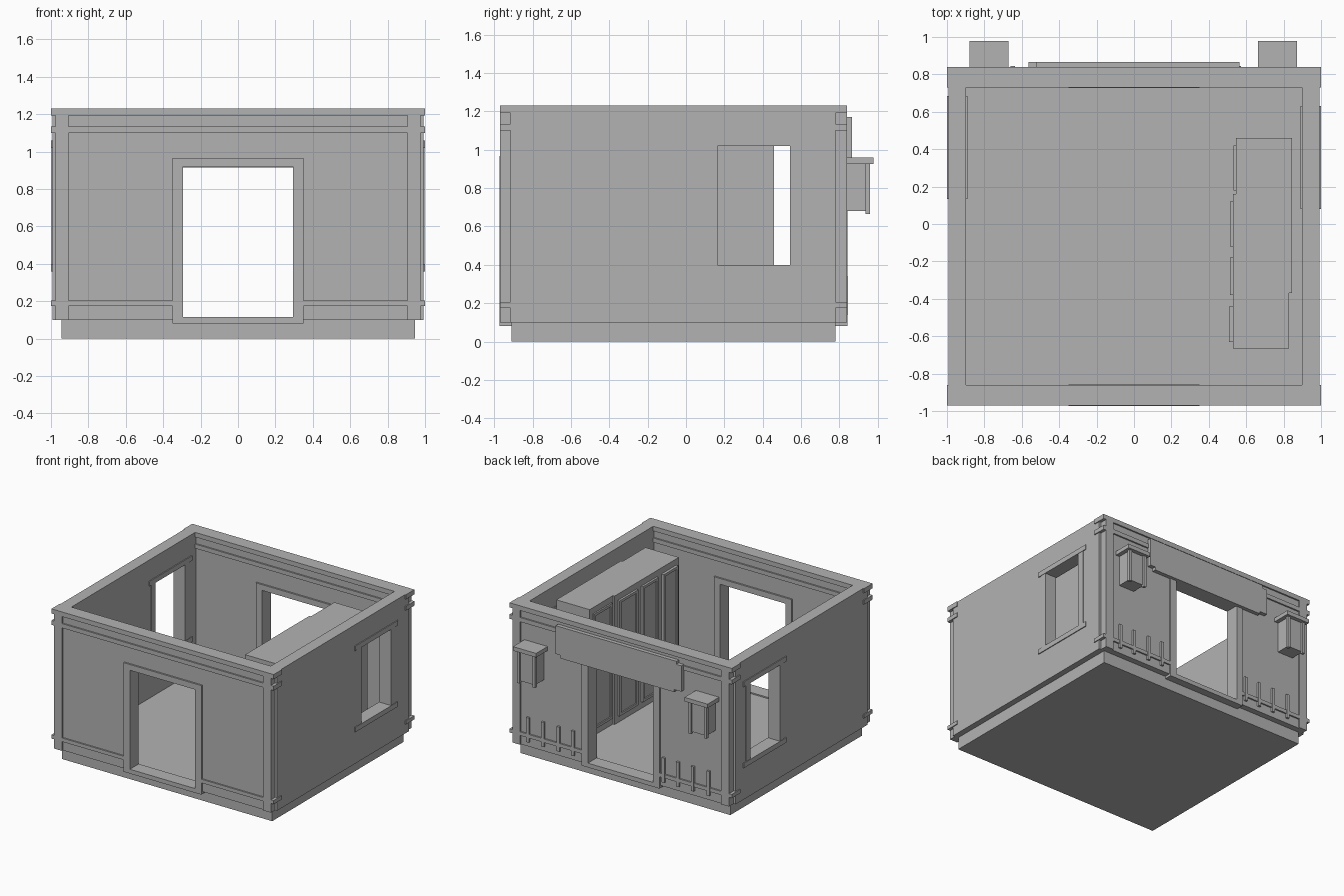
import bpy, bmesh

if "Cube" in bpy.data.objects:
    bpy.data.objects.remove(bpy.data.objects["Cube"])

grey = bpy.data.materials.new("plain_grey")
grey.diffuse_color = (0.45, 0.45, 0.45, 1)
grey.use_nodes = True
grey.node_tree.nodes["Principled BSDF"].inputs["Base Color"].default_value = grey.diffuse_color
YC = -0.065          # middle of the house in y


def finish(name, bm):
    bmesh.ops.recalc_face_normals(bm, faces=bm.faces)
    me = bpy.data.meshes.new(name)
    bm.to_mesh(me)
    bm.free()
    me.materials.append(grey)
    ob = bpy.data.objects.new(name, me)
    bpy.context.collection.objects.link(ob)
    return ob


def add_box(bm, x0, x1, y0, y1, z0, z1):
    vs = bmesh.ops.create_cube(bm, size=1)["verts"]
    for v in vs:
        v.co = ((x0 + x1) / 2 + v.co.x * (x1 - x0),
                (y0 + y1) / 2 + v.co.y * (y1 - y0),
                (z0 + z1) / 2 + v.co.z * (z1 - z0))
    return vs


def boxes(name, items):
    bm = bmesh.new()
    for b in items:
        add_box(bm, *b)
    return finish(name, bm)


def both(x0, x1, *rest):
    """The same box on the right and on the left."""
    return [(x0, x1, *rest), (-x1, -x0, *rest)]


# Foundation and floor
boxes("foundation", [(-0.945, 0.945, -0.91, 0.78, 0, 0.105)])

# Front and back walls: thin panels framed by posts, rails and a door case
for side, flip in (("front", False), ("back", True)):
    def yy(a, b):
        return (2 * YC - b, 2 * YC - a) if flip else (a, b)
    panel, full = yy(-0.958, -0.872), yy(-0.97, -0.86)
    boxes(side + "_wall_panels",
          both(0.33, 0.94, *panel, 0.1, 1.21) + [(-0.33, 0.33, *panel, 0.95, 1.21)])
    boxes(side + "_corner_posts", both(0.905, 0.975, *full, 0.1, 1.2))
    boxes(side + "_rails",
          [(-1, 1, *full, 1.192, 1.23), (-1, 1, *full, 1.1, 1.135)]
          + both(0.345, 1, *full, 0.175, 0.205))
    case = yy(-0.972, -0.858)
    boxes(side + "_door_case",
          both(0.293, 0.35, *case, 0.08, 0.967)
          + [(-0.293, 0.293, *case, 0.92, 0.967), (-0.293, 0.293, *case, 0.08, 0.115)])

# Side walls, each with a window opening and its frame
for side, s, shift in (("right", 1, 0), ("left", -1, 0.055)):
    def bx(x0, x1, *rest):
        return (x0, x1, *rest) if s > 0 else (-x1, -x0, *rest)
    a, b = 0.13 + shift, 0.57 + shift
    boxes(side + "_wall", [
        bx(0.897, 0.993, -0.915, a, 0.1, 1.23),
        bx(0.897, 0.993, b, 0.78, 0.1, 1.23),
        bx(0.897, 0.993, a, b, 0.1, 0.38),
        bx(0.897, 0.993, a, b, 1.04, 1.23)])
    boxes(side + "_window_frame", [
        bx(0.89, 1.0, 0.08 + shift, 0.63 + shift, 1.02, 1.06),
        bx(0.89, 1.0, 0.08 + shift, 0.63 + shift, 0.36, 0.40),
        bx(0.893, 0.997, 0.108 + shift, 0.163 + shift, 0.40, 1.02),
        bx(0.893, 0.997, 0.542 + shift, 0.60 + shift, 0.40, 1.02)])
    # Short rail ends wrapping round the corners
    boxes(side + "_corner_clamps",
          [bx(0.94, 1.0, y0, y0 + 0.11, z0, z1)
           for y0 in (-0.9695, 0.7295)
           for z0, z1 in ((1.1925, 1.2295), (1.1005, 1.1345), (0.1755, 0.2045))])

# Stepped signboard over the back door
bm = bmesh.new()
outline = [(0.565, 1.17), (0.565, 0.94), (0.52, 0.94), (0.52, 0.915), (-0.5, 0.915),
           (-0.5, 0.935), (-0.565, 0.935), (-0.565, 1.145), (-0.52, 1.145), (-0.52, 1.17)]
face = bm.faces.new([bm.verts.new((x, 0.835, z)) for x, z in outline])
ext = bmesh.ops.extrude_face_region(bm, geom=[face])["geom"]
bmesh.ops.translate(bm, vec=(0, 0.032, 0),
                    verts=[g for g in ext if isinstance(g, bmesh.types.BMVert)])
finish("signboard", bm)

# Lanterns on the back wall
for name, c in (("left_lantern", -0.775), ("right_lantern", 0.768)):
    items = [(c - 0.104, c + 0.104, 0.83, 0.978, 0.927, 0.96),
             (c - 0.07, c + 0.07, 0.82, 0.945, 0.68, 0.93)]
    items += [(c + d - 0.012, c + d + 0.012, 0.935, 0.96, 0.665, 0.93) for d in (-0.07, 0.07)]
    boxes(name, items)

# Short upright slats low on the back wall
boxes("slats", [(x - 0.012, x + 0.012, 0.82, 0.845, 0.14, 0.34)
                for x in (0.835, 0.70, 0.56, 0.43, -0.385, -0.515, -0.648, -0.79)])

# Tall cupboard along the right wall
boxes("cupboard", [(0.53, 0.83, -0.665, -0.37, 0.1, 1.15),
                   (0.53, 0.845, -0.37, 0.16, 0.1, 1.15),
                   (0.545, 0.845, 0.16, 0.46, 0.1, 1.15)])
bm = bmesh.new()
for y0, y1, x in ((-0.63, -0.44, 0.508), (-0.38, -0.18, 0.513),
                  (-0.12, 0.12, 0.513), (0.18, 0.42, 0.533)):
    add_box(bm, x, 0.56, y0, y1, 0.16, 1.10)
bm.normal_update()
doors = [f for f in bm.faces if f.normal.x < -0.9]
bmesh.ops.inset_individual(bm, faces=doors, thickness=0.03)
bmesh.ops.inset_individual(bm, faces=doors, thickness=0.002, depth=-0.008)
finish("cupboard_doors", bm)
